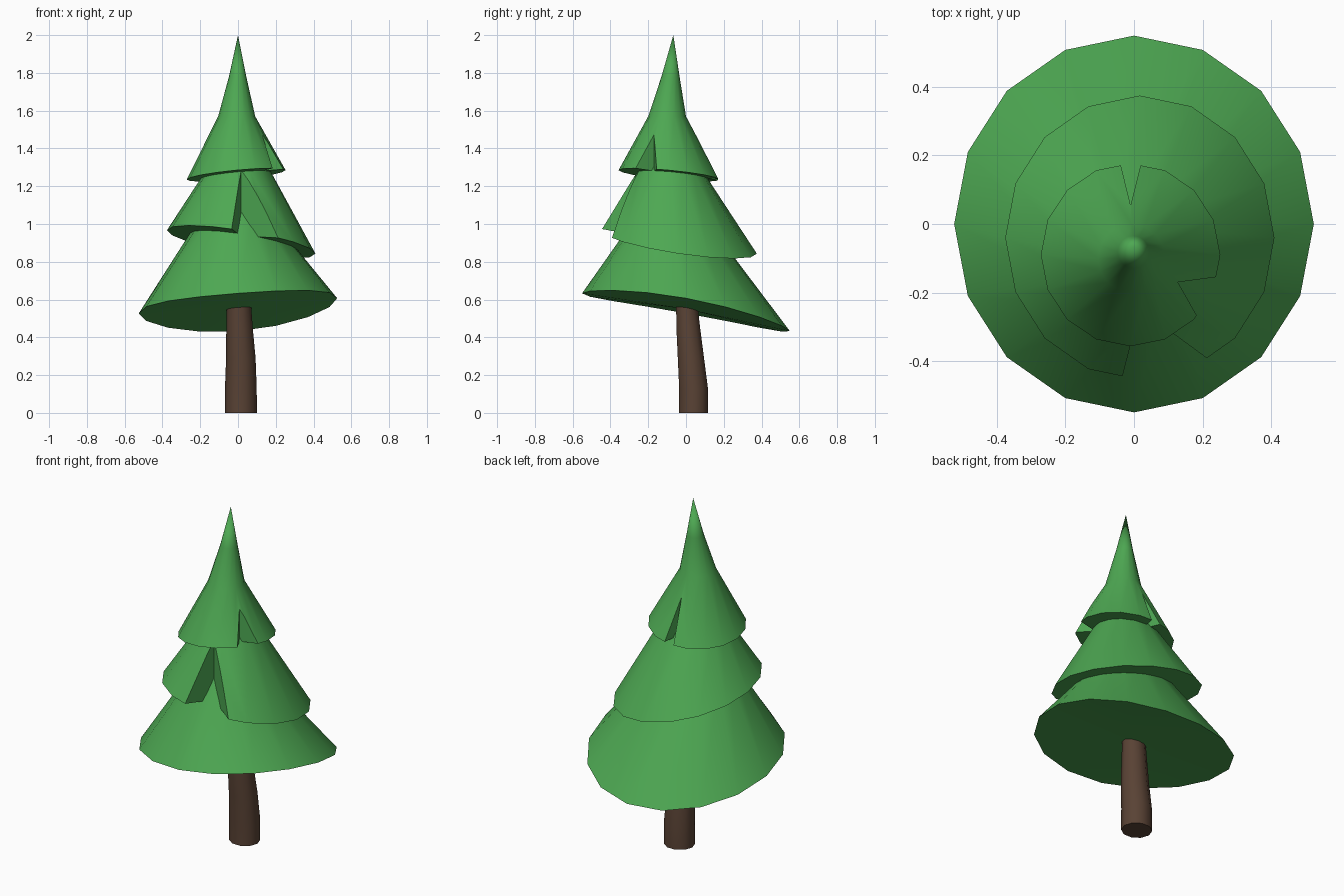
import bpy, bmesh, math
from mathutils import Vector

if "Cube" in bpy.data.objects:
    bpy.data.objects.remove(bpy.data.objects["Cube"])


def material(name, rgb):
    m = bpy.data.materials.new(name)
    m.diffuse_color = (*rgb, 1)
    m.use_nodes = True
    m.node_tree.nodes["Principled BSDF"].inputs["Base Color"].default_value = m.diffuse_color
    return m


GREEN = material("needles", (0.075, 0.39, 0.085))
BROWN = material("bark", (0.1, 0.055, 0.035))


def add_object(name, bm, mat=None):
    bmesh.ops.recalc_face_normals(bm, faces=bm.faces)
    mesh = bpy.data.meshes.new(name)
    bm.to_mesh(mesh)
    bm.free()
    obj = bpy.data.objects.new(name, mesh)
    bpy.context.collection.objects.link(obj)
    if mat:
        mesh.materials.append(mat)
    return obj


def loft(name, rings, sides, mat, tip=None):
    """Rings: cx, cy, rx, ry, z, then optional tilt along x, tilt along y, saddle."""
    bm = bmesh.new()
    loops = []
    for cx, cy, rx, ry, z, *tilt in rings:
        tx, ty, saddle = tilt or (0, 0, 0)
        loop = []
        for i in range(sides):
            a = math.tau * i / sides
            c, s = math.cos(a), math.sin(a)
            loop.append(bm.verts.new((cx + rx * c, cy + ry * s,
                                      z + tx * c + ty * s + saddle * math.cos(2 * a))))
        loops.append(loop)
    for lo, hi in zip(loops, loops[1:]):
        for i in range(sides):
            j = (i + 1) % sides
            bm.faces.new((lo[i], lo[j], hi[j], hi[i]))
    # underside as a fan so a tilted rim stays clean
    mid = bm.verts.new(sum((v.co for v in loops[0]), Vector()) / sides)
    for i in range(sides):
        bm.faces.new((mid, loops[0][(i + 1) % sides], loops[0][i]))
    if tip:
        t = bm.verts.new(tip)
        for i in range(sides):
            bm.faces.new((loops[-1][i], loops[-1][(i + 1) % sides], t))
    else:
        bm.faces.new(loops[-1])
    return add_object(name, bm, mat)


def notch(obj, apex, a, b):
    """Cut a vertical V out of the tier; a and b lie on the rim."""
    apex = Vector(apex)
    pts = [apex] + [apex + (Vector(p) - apex) * 1.8 for p in (a, b)]
    bm = bmesh.new()
    lo, hi = ([bm.verts.new((p.x, p.y, z)) for p in pts] for z in (0.6, 1.8))
    bm.faces.new(lo)
    bm.faces.new(hi)
    for i in range(3):
        j = (i + 1) % 3
        bm.faces.new((lo[i], lo[j], hi[j], hi[i]))
    cutter = add_object("notch_cutter", bm)
    cutter.hide_render = True
    mod = obj.modifiers.new("notch", 'BOOLEAN')
    mod.operation, mod.solver, mod.object = 'DIFFERENCE', 'EXACT', cutter
    bpy.context.view_layer.objects.active = obj
    bpy.ops.object.modifier_apply(modifier=mod.name)
    bpy.data.objects.remove(cutter)


def smooth(obj, angle):
    bpy.ops.object.select_all(action='DESELECT')
    obj.select_set(True)
    bpy.context.view_layer.objects.active = obj
    bpy.ops.object.shade_smooth_by_angle(angle=math.radians(angle))


# Slightly crooked trunk
trunk = loft("trunk", [
    (0.015, 0.04, 0.085, 0.08, 0),
    (0.015, 0.04, 0.084, 0.08, 0.13),
    (0.015, 0.026, 0.078, 0.073, 0.29),
    (0.008, 0.012, 0.07, 0.066, 0.45),
    (0.005, 0.005, 0.065, 0.06, 0.56),
    (0.0, -0.01, 0.06, 0.055, 0.75)], 10, BROWN)

# Wide bottom tier with a tilted rim
lower = loft("lower_foliage", [
    (0, 0, 0.525, 0.55, 0.55, 0.04, -0.1, 0.017),
    (-0.01, -0.085, 0.213, 0.207, 1.0),
    (0, -0.09, 0.11, 0.11, 1.15)], 16, GREEN)

# Middle tier with a front notch
middle = loft("middle_foliage", [
    (0.017, -0.04, 0.393, 0.415, 0.905, -0.062, -0.062, 0),
    (0, -0.083, 0.172, 0.172, 1.28),
    (0, -0.09, 0.1, 0.1, 1.4)], 16, GREEN)
notch(middle, (0.017, -0.248), (-0.035, -0.45), (0.21, -0.39))

# Pointed top tier with two notches
top = loft("top_foliage", [
    (-0.01, -0.09, 0.262, 0.267, 1.26, 0.025, -0.025, 0),
    (-0.007, -0.1, 0.098, 0.1, 1.57),
    (-0.002, -0.082, 0.046, 0.048, 1.78)], 16, GREEN, tip=(0, -0.067, 2.0))
notch(top, (0.128, -0.17), (0.24, -0.155), (0.185, -0.27))
notch(top, (-0.01, 0.055), (-0.04, 0.178), (0.02, 0.175))

for part in (trunk, lower, middle, top):
    smooth(part, 40)
